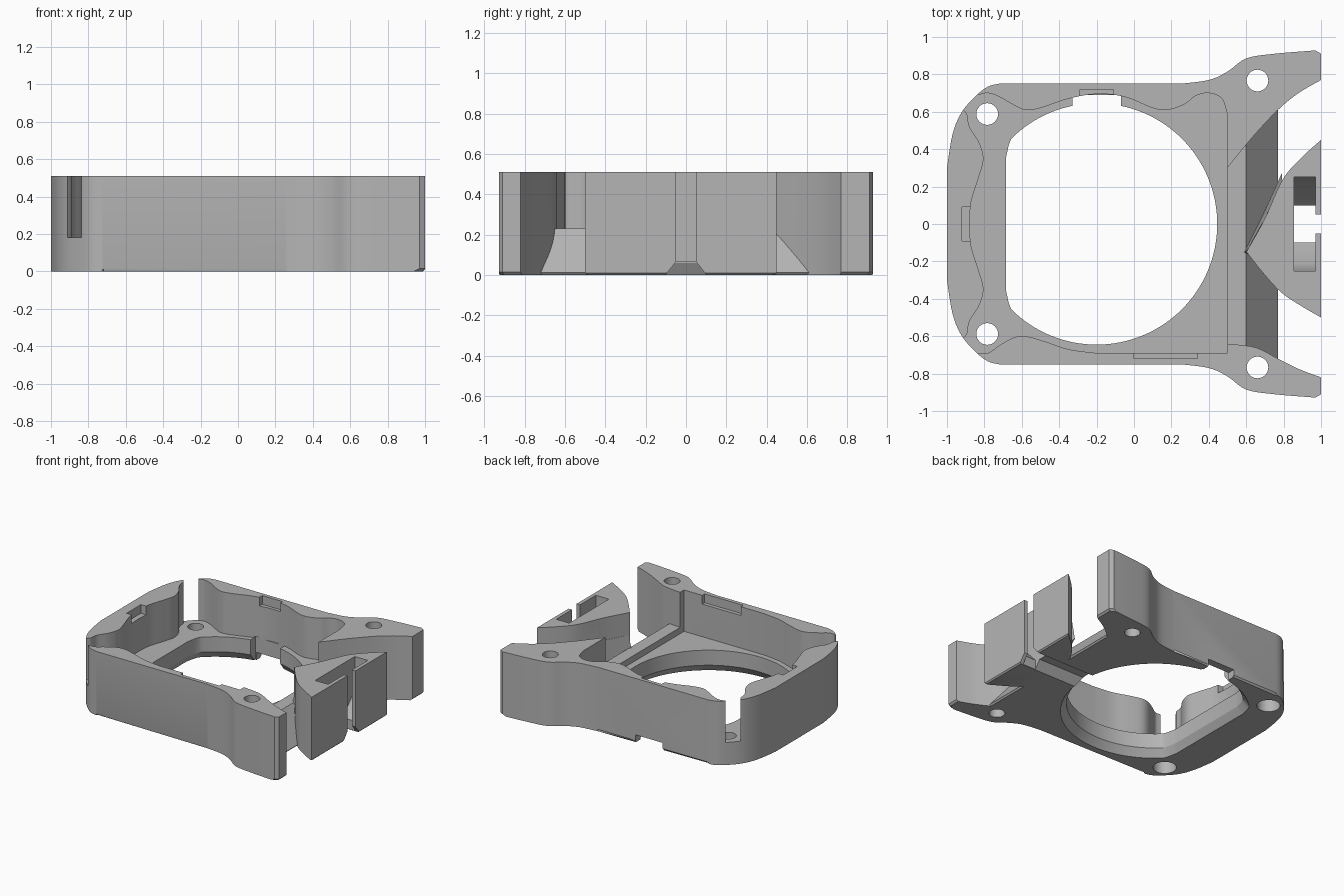
import bpy, bmesh, math
from mathutils import Matrix

if "Cube" in bpy.data.objects:
    bpy.data.objects.remove(bpy.data.objects["Cube"])

HEIGHT, FLOOR = 0.51, 0.18
FAN_X, FAN_R = -0.2, 0.645

grey = bpy.data.materials.new("light grey plastic")
grey.use_nodes = True
tone = (0.46, 0.46, 0.46, 1)
grey.diffuse_color = tone
grey.node_tree.nodes["Principled BSDF"].inputs["Base Color"].default_value = tone


def smooth(points, steps=5):
    """Curve running through the given points."""
    result = []
    for i in range(len(points) - 1):
        a, b = points[max(i - 1, 0)], points[i]
        c, d = points[i + 1], points[min(i + 2, len(points) - 1)]
        for s in range(steps):
            t = s / steps
            result.append(tuple(
                b[k] + t * (c[k] - a[k]) / 2
                + t * t * (a[k] - 2.5 * b[k] + 2 * c[k] - d[k] / 2)
                + t ** 3 * (1.5 * (b[k] - c[k]) + (d[k] - a[k]) / 2)
                for k in (0, 1)))
    return result + [points[-1]]


def flip(points):
    """Mirror front to back, reversing the running order."""
    return [(x, -y) for x, y in reversed(points)]


def prism(name, points, low, high, flare=1, centre=(0, 0), bevel=0, axes="xyz"):
    """Extruded profile; the lower end may flare out or be bevelled."""
    bm = bmesh.new()
    cx, cy = centre
    rings = []
    for z, f in ((low, flare), (high, 1)):
        rings.append([bm.verts.new((cx + (x - cx) * f, cy + (y - cy) * f, z))
                      for x, y in points])
    bottom = bm.faces.new(rings[0])
    bm.faces.new(rings[1])
    n = len(points)
    for i in range(n):
        j = (i + 1) % n
        bm.faces.new((rings[0][i], rings[0][j], rings[1][j], rings[1][i]))
    if bevel:
        bmesh.ops.bevel(bm, geom=list(bottom.edges), offset=bevel,
                        segments=1, affect="EDGES")
    order = ["xyz".index(a) for a in axes]
    for v in bm.verts:
        old = v.co.copy()
        for k, target in enumerate(order):
            v.co[target] = old[k]
    bmesh.ops.recalc_face_normals(bm, faces=bm.faces)
    mesh = bpy.data.meshes.new(name)
    bm.to_mesh(mesh)
    bm.free()
    mesh.materials.append(grey)
    obj = bpy.data.objects.new(name, mesh)
    bpy.context.collection.objects.link(obj)
    return obj


def box(name, x, y, z):
    return prism(name, [(x[0], y[0]), (x[1], y[0]), (x[1], y[1]), (x[0], y[1])], *z)


def circle(x, y, r, n=32):
    return [(x + r * math.cos(math.tau * i / n), y + r * math.sin(math.tau * i / n))
            for i in range(n)]


def combine(target, other, operation="DIFFERENCE"):
    mod = target.modifiers.new("join", "BOOLEAN")
    mod.operation, mod.object, mod.solver = operation, other, "EXACT"
    bpy.context.view_layer.objects.active = target
    bpy.ops.object.modifier_apply(modifier=mod.name)
    bpy.data.objects.remove(other)


# Outer wall with two flared arms
left_curve = smooth([(-.72, .75), (-.78, .735), (-.84, .69), (-.92, .6),
                     (-.97, .48), (-1, .3)])
arm = smooth([(.25, .75), (.4, .77), (.5, .815), (.6, .885), (.75, .91), (.97, .928)])
half = left_curve[::-1] + arm + [(1, .91)]
frame = prism("fan_frame", half + flip(half), 0, HEIGHT, bevel=.014)

# Open space between the arms
back_inner = smooth([(.5, .3), (.63, .46), (.77, .61), (.88, .7), (1, .77)])
front_inner = smooth([(1, -.82), (.88, -.775), (.77, -.72), (.65, -.66), (.5, -.64)])
gap = back_inner + [(1.1, .77), (1.1, -.82)] + front_inner
combine(frame, prism("gap_cutter", gap, -.1, 1))

# Fan pocket, opening through both left corners
back_edge = smooth([(.5, .58), (.47, .67), (.4, .7), (.33, .685), (.27, .64), (.18, .61),
                    (.1, .62), (-.05, .68), (-.2, .695), (-.35, .67), (-.5, .62),
                    (-.58, .61), (-.65, .64), (-.72, .68), (-.78, .7), (-.83, .69)])
corner = [(-.95, .77)]
left_half = smooth([(-.91, .61), (-.89, .58), (-.88, .52), (-.83, .44), (-.805, .35),
                    (-.83, .25), (-.87, .12), (-.88, 0)])
front_edge = smooth([(-.83, -.69), (-.78, -.69), (-.72, -.65), (-.65, -.61), (-.58, -.6),
                     (-.47, -.63), (-.35, -.67), (-.2, -.69)])
pocket = (back_edge + corner + left_half + flip(left_half)[1:] + flip(corner)
          + front_edge + [(.5, -.69)])
combine(frame, prism("pocket_cutter", pocket, FLOOR, 1))

# Sloped sill between the arms
sill = [(.47, 0), (.47, .17), (.5, .17), (.5, .23), (.6, .23), (.77, .012), (.76, 0)]
combine(frame, prism("sill", sill, -.75, .65, axes="xzy"), "UNION")

# Wedge block and the flare at its foot
wedge = (smooth([(.6, -.15), (.7, .03), (.79, .23), (.88, .34), (1, .45)])
         + smooth([(1, -.5), (.88, -.43), (.78, -.36), (.68, -.25), (.61, -.16)]))
combine(frame, prism("wedge", wedge, 0, HEIGHT, bevel=.01), "UNION")
foot = [(.605, -.14), (.7, .03), (.79, .23), (.79, -.2)]
combine(frame, prism("wedge_foot", foot, .12, .33, 1.18, (.79, 0)), "UNION")

# Round fan opening with a flat left side and a bottom chamfer
arc = []
for i in range(97):
    a = math.radians(-135 + i * 270 / 96)
    arc.append((FAN_X + FAN_R * math.cos(a), FAN_R * math.sin(a)))
side = smooth([arc[-1], (-.67, .42), (-.685, .35)])[1:]
opening = arc + side + flip(side)
combine(frame, prism("opening_cutter", opening, -.1, FLOOR + .1))
combine(frame, prism("chamfer_cutter", opening, -.01, .06, 1.08, (FAN_X, 0)))

# Notch behind the opening and the cable exit under the back wall
combine(frame, box("notch_cutter", (-.33, -.07), (.5, .69), (-.1, FLOOR + .01)))
combine(frame, box("exit_cutter", (-.32, -.08), (.6, .9), (-.1, .06)))

# Shallow clip recesses at the top of the walls
for x, y in (((-.29, -.11), (.6, .72)), ((0, .34), (-.72, -.6)), ((-.92, -.8), (-.09, .09))):
    combine(frame, box("clip_cutter", x, y, (HEIGHT - .07, HEIGHT - .015)))
    combine(frame, box("clip_mouth", x, y, (HEIGHT - .016, 1)))

# Screw holes, counterbored below on the left
for y in (-1, 1):
    combine(frame, prism("arm_hole", circle(.66, y * .767, .058), -.1, 1))
    combine(frame, prism("corner_hole", circle(-.785, y * .588, .058), -.1, FLOOR + .1))
    combine(frame, prism("counterbore", circle(-.785, y * .588, .085), -.1, .1))

# Tie slot in the wedge: narrow mouth, wide ramped chamber, bottom groove
combine(frame, box("slot_mouth", (.9, 1.1), (-.05, .05), (-.1, 1)))
combine(frame, box("slot_through", (.855, .97), (-.1, .1), (-.1, 1)))
ramp = [(-.25, 1), (-.25, .3), (-.21, .2), (-.1, .08), (.1, .08), (.21, .2), (.25, .3), (.25, 1)]
combine(frame, prism("slot_ramp", ramp, .855, .97, axes="yzx"))
groove = [(-.11, -.01), (-.05, .065), (.05, .065), (.11, -.01)]
combine(frame, prism("groove", groove, .4, 1.1, axes="yzx"))

bpy.ops.object.select_all(action="DESELECT")
frame.select_set(True)
bpy.context.view_layer.objects.active = frame
bpy.ops.object.shade_smooth_by_angle(angle=math.radians(28))
